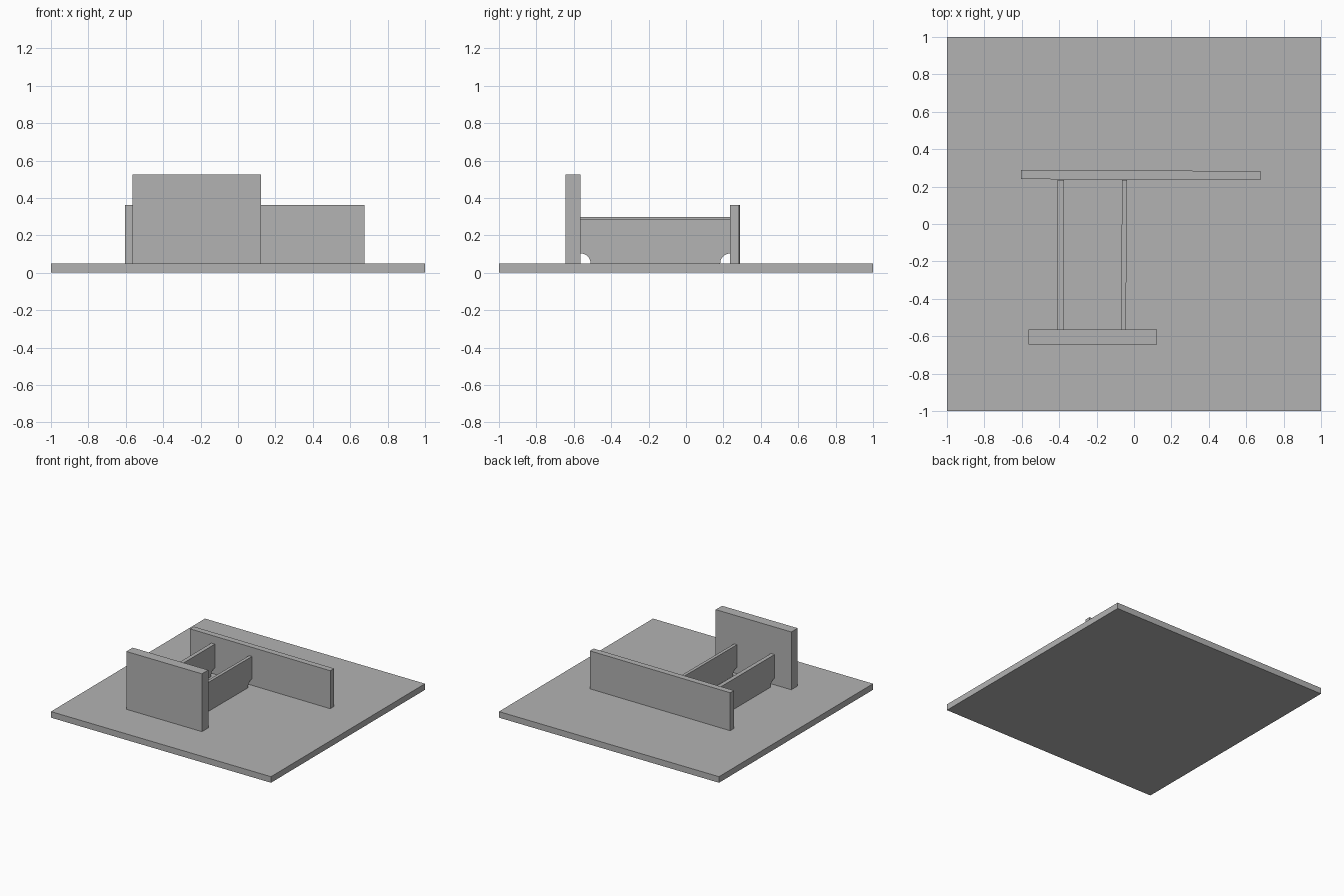
import bpy
import math

cube = bpy.data.objects.get("Cube")
if cube:
    bpy.data.objects.remove(cube, do_unlink=True)

grey = bpy.data.materials.new("plain_grey")
grey.use_nodes = True
colour = (0.45, 0.45, 0.45, 1)
grey.diffuse_color = colour
grey.node_tree.nodes["Principled BSDF"].inputs["Base Color"].default_value = colour

BASE_TOP = 0.05


def prism(name, low, high):
    """Solid joining two matching outlines."""
    n = len(low)
    faces = [tuple(reversed(range(n))), tuple(range(n, 2 * n))]
    faces += [(i, (i + 1) % n, n + (i + 1) % n, n + i) for i in range(n)]
    mesh = bpy.data.meshes.new(name)
    mesh.from_pydata(low + high, [], faces)
    mesh.materials.append(grey)
    obj = bpy.data.objects.new(name, mesh)
    bpy.context.collection.objects.link(obj)
    return obj


def slab(name, plan, z0, z1):
    """Upright slab from a plan outline."""
    return prism(name, [(x, y, z0) for x, y in plan], [(x, y, z1) for x, y in plan])


def rib(name, x_front, x_back, thickness, top):
    """Thin rib with rounded notches at both bottom corners."""
    y0, y1, r, steps = -0.563, 0.236, 0.053, 10
    arc = [(r * math.cos(a), BASE_TOP + r * math.sin(a))
           for a in (math.pi / 2 * i / steps for i in range(steps + 1))]
    profile = [(y1 - dy, z) for dy, z in arc]
    profile += [(y1, top), (y0, top)]
    profile += [(y0 + dy, z) for dy, z in reversed(arc)]

    def side(offset):
        return [(x_front + (x_back - x_front) * (y - y0) / (y1 - y0) + offset, y, z)
                for y, z in profile]
    return prism(name, side(0), side(thickness))


# Ground plate
slab("base_plate", [(-1, -1), (1, -1), (1, 1), (-1, 1)], 0, BASE_TOP)

# Tall front wall
slab("front_wall", [(-0.563, -0.645), (0.124, -0.645), (0.124, -0.563), (-0.563, -0.563)],
     BASE_TOP, 0.525)

# Long back wall, turned very slightly
slab("back_wall", [(-0.604, 0.24), (0.675, 0.234), (0.675, 0.283), (-0.604, 0.289)],
     BASE_TOP, 0.362)

# Connecting ribs
rib("right_rib", -0.411, -0.408, 0.033, 0.299)
rib("left_rib", -0.069, -0.064, 0.026, 0.288)
